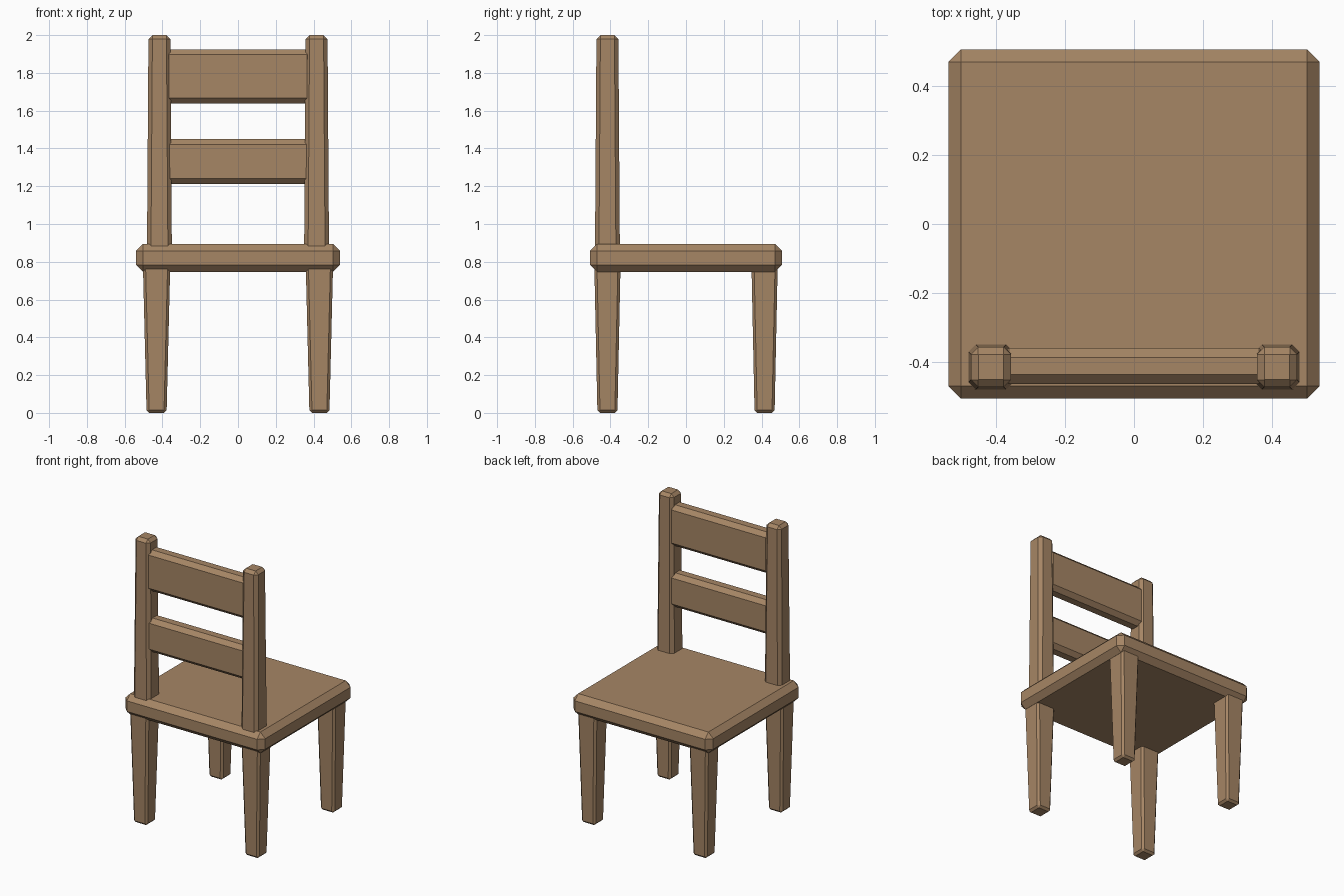
import bpy, bmesh

cube = bpy.data.objects.get("Cube")
if cube:
    bpy.data.objects.remove(cube, do_unlink=True)

# One flat wood colour
COLOUR = (0.38, 0.237, 0.13, 1.0)
wood = bpy.data.materials.new("warm_wood")
wood.use_nodes = True
wood.diffuse_color = COLOUR
wood.node_tree.nodes["Principled BSDF"].inputs["Base Color"].default_value = COLOUR


def block(name, centre, z_low, z_high, half_low, half_high, chamfer):
    """Box tapered from half_low to half_high, with every edge chamfered."""
    bm = bmesh.new()
    bmesh.ops.create_cube(bm, size=2)
    for v in bm.verts:
        top = v.co.z > 0
        half = half_high if top else half_low
        v.co = (centre[0] + v.co.x * half[0],
                centre[1] + v.co.y * half[1],
                z_high if top else z_low)
    bmesh.ops.bevel(bm, geom=bm.edges[:], offset=chamfer, segments=1,
                    affect='EDGES', clamp_overlap=True)
    bmesh.ops.recalc_face_normals(bm, faces=bm.faces[:])
    mesh = bpy.data.meshes.new(name)
    bm.to_mesh(mesh)
    bm.free()
    mesh.materials.append(wood)
    obj = bpy.data.objects.new(name, mesh)
    bpy.context.collection.objects.link(obj)
    return obj


# Seat
seat_half = (0.54, 0.508)
block("seat", (0, 0), 0.747, 0.895, seat_half, seat_half, 0.037)

for side, sx in (("left", 1), ("right", -1)):
    # Tapered legs, narrower at the floor
    for end, sy in (("front", -1), ("back", 1)):
        block(f"{end}_{side}_leg", (sx * 0.431, sy * 0.416), 0, 0.81,
              (0.053, 0.053), (0.073, 0.07), 0.014)
    # Backrest posts
    block(f"{side}_backrest_post", (sx * 0.416, -0.416), 0.84, 2.0,
          (0.066, 0.066), (0.058, 0.058), 0.021)

# Backrest slats
for name, low, high in (("upper_slat", 1.638, 1.925), ("lower_slat", 1.213, 1.45)):
    half = (0.392, 0.053)
    block(name, (0, -0.413), low, high, half, half, 0.028)
